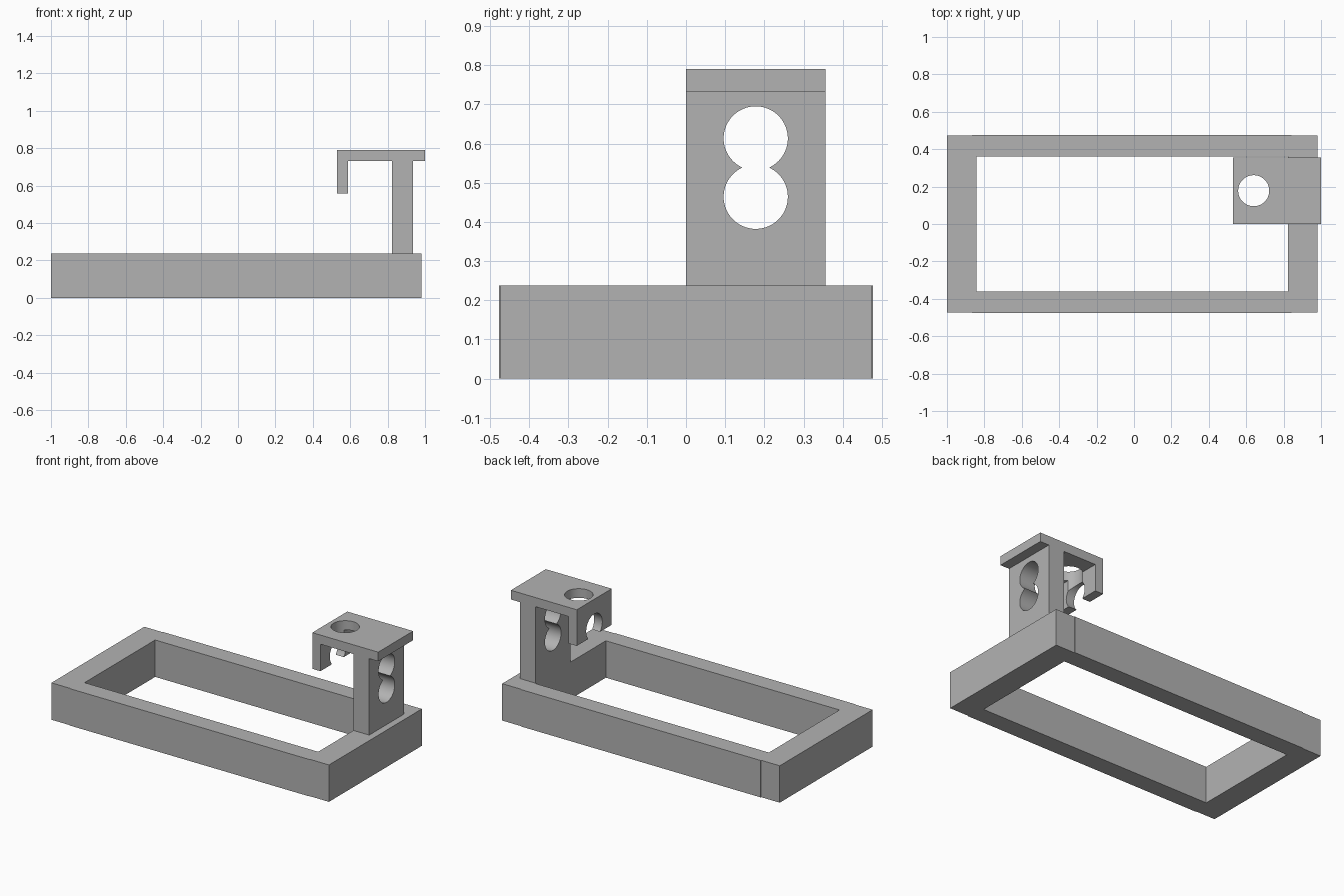
import bpy
import bmesh
from math import radians
from mathutils import Matrix, Vector

if "Cube" in bpy.data.objects:
    bpy.data.objects.remove(bpy.data.objects["Cube"], do_unlink=True)

grey = bpy.data.materials.new("plain grey")
grey.use_nodes = True
GREY = (0.45, 0.45, 0.45, 1)
grey.diffuse_color = GREY
grey.node_tree.nodes["Principled BSDF"].inputs["Base Color"].default_value = GREY


def add_object(name, bm):
    bmesh.ops.recalc_face_normals(bm, faces=bm.faces)
    mesh = bpy.data.meshes.new(name)
    bm.to_mesh(mesh)
    bm.free()
    mesh.materials.append(grey)
    obj = bpy.data.objects.new(name, mesh)
    bpy.context.collection.objects.link(obj)
    return obj


def prism(name, points, sweep):
    """Extrude a flat outline along a vector."""
    bm = bmesh.new()
    face = bm.faces.new([bm.verts.new(p) for p in points])
    new = bmesh.ops.extrude_face_region(bm, geom=[face])["geom"]
    verts = [v for v in new if isinstance(v, bmesh.types.BMVert)]
    bmesh.ops.translate(bm, verts=verts, vec=Vector(sweep))
    return add_object(name, bm)


def cylinder(name, centre, radius, length, axis):
    bm = bmesh.new()
    turn = Matrix.Rotation(radians(90), 4, "Y") if axis == "X" else Matrix()
    bmesh.ops.create_cone(bm, cap_ends=True, segments=64, radius1=radius,
                          radius2=radius, depth=length,
                          matrix=Matrix.Translation(centre) @ turn)
    return add_object(name, bm)


def cut(target, cutter):
    """Subtract the cutter from the target, then discard it."""
    cutter.hide_render = True
    mod = target.modifiers.new("cut", "BOOLEAN")
    mod.operation = "DIFFERENCE"
    mod.solver = "EXACT"
    mod.object = cutter
    bpy.context.view_layer.objects.active = target
    bpy.ops.object.modifier_apply(modifier=mod.name)
    bpy.data.objects.remove(cutter, do_unlink=True)


# Rectangular base frame, with long rails slightly proud of the end rails
BASE_TOP = 0.238
END_Y, RAIL_Y = 0.473, 0.477
front = [(-1, -END_Y), (-0.867, -END_Y), (-0.867, -RAIL_Y),
         (0.843, -RAIL_Y), (0.843, -END_Y), (0.98, -END_Y)]
outline = front + [(x, -y) for x, y in reversed(front)]
base = prism("base_frame", [(x, y, 0) for x, y in outline], (0, 0, BASE_TOP))
opening = [(-0.843, -0.36), (0.824, -0.36), (0.824, 0.36), (-0.843, 0.36)]
cut(base, prism("opening", [(x, y, -0.1) for x, y in opening], (0, 0, 0.5)))

# Bracket: upright post, overhanging top plate and downturned lip
DEPTH = 0.356
profile = [(0.824, BASE_TOP), (0.936, BASE_TOP), (0.936, 0.731), (1, 0.731),
           (1, 0.79), (0.53, 0.79), (0.53, 0.557), (0.588, 0.557),
           (0.588, 0.731), (0.824, 0.731)]
bracket = prism("bracket", [(x, 0, z) for x, z in profile], (0, DEPTH, 0))

# Paired holes through post and lip, and one hole down through the plate
for z in (0.613, 0.464):
    cut(bracket, cylinder("side_hole", (0.75, DEPTH / 2, z), 0.082, 1, "X"))
cut(bracket, cylinder("top_hole", (0.64, DEPTH / 2, 0.7), 0.083, 0.5, "Z"))

# Smooth hole walls with crisp edges
for obj in (base, bracket):
    bpy.ops.object.select_all(action="DESELECT")
    obj.select_set(True)
    bpy.context.view_layer.objects.active = obj
    bpy.ops.object.shade_smooth_by_angle(angle=radians(30))
